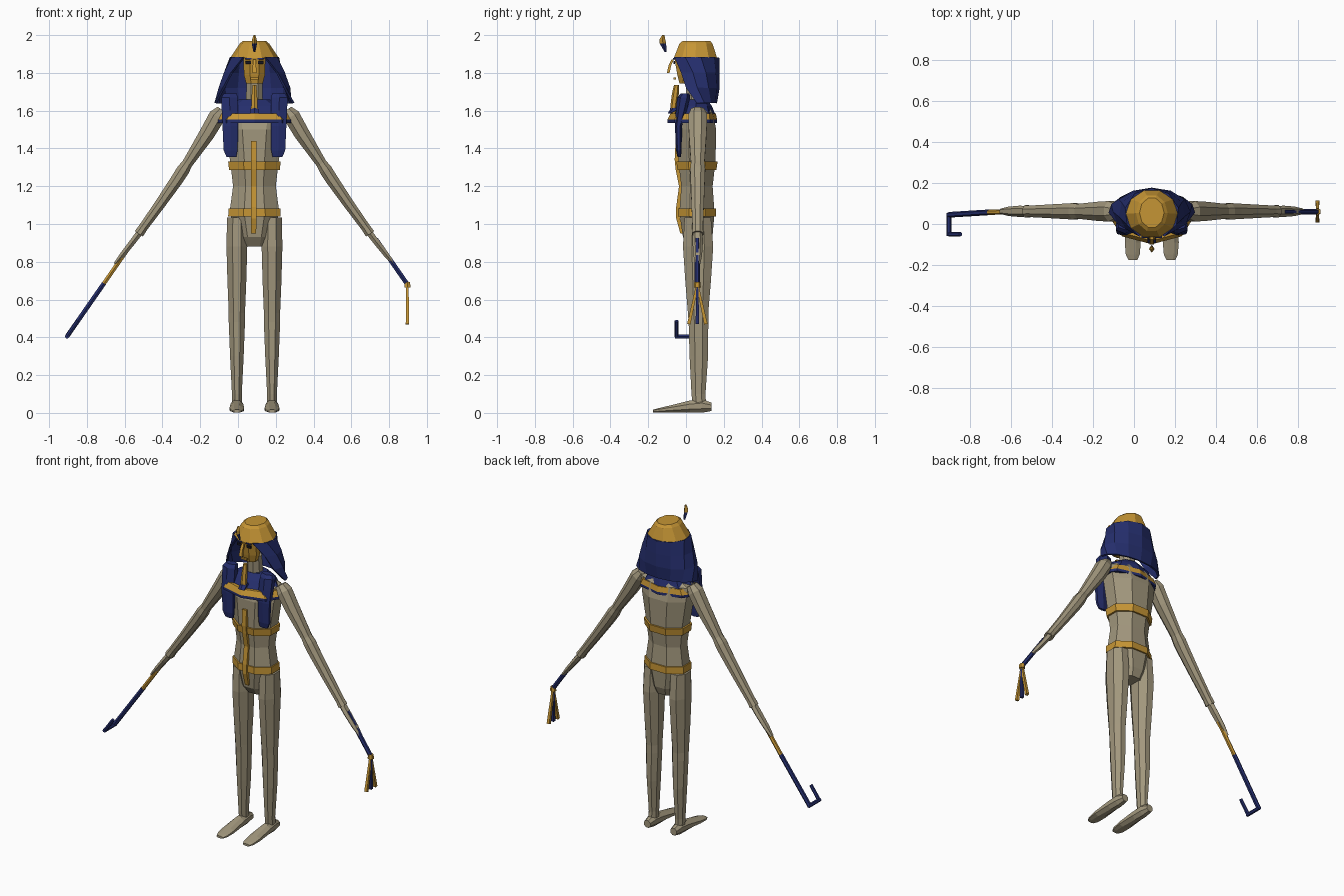
import bpy, bmesh, math
from mathutils import Vector as V

CX = 0.087          # the body stands slightly right of centre
X, Y, Z = V((1, 0, 0)), V((0, 1, 0)), V((0, 0, 1))


def material(name, colour):
    m = bpy.data.materials.new(name)
    m.diffuse_color = (*colour, 1)
    return m


SKIN = material("bandage_beige", (0.36, 0.31, 0.205))
GOLD = material("gold", (0.56, 0.30, 0.035))
NAVY = material("navy", (0.018, 0.027, 0.15))
DARK = material("eye_dark", (0.008, 0.008, 0.015))


def finish(name, bm, mat):
    bmesh.ops.recalc_face_normals(bm, faces=bm.faces)
    me = bpy.data.meshes.new(name)
    bm.to_mesh(me)
    bm.free()
    me.materials.append(mat)
    ob = bpy.data.objects.new(name, me)
    bpy.context.collection.objects.link(ob)
    return ob


def loft(name, rings, mat, n=8, u=X, v=Y, flat=True):
    """Capped skin over rings (centre, u radius, v radius); flat puts a face in front."""
    bm = bmesh.new()
    off, k = (math.pi / n, 1 / math.cos(math.pi / n)) if flat else (0, 1)
    loops = []
    for c, a, b in rings:
        angs = [off + 2 * math.pi * i / n for i in range(n)]
        loops.append([bm.verts.new(V(c) + u * a * k * math.cos(t) + v * b * k * math.sin(t))
                      for t in angs])
    for p, q in zip(loops, loops[1:]):
        for i in range(n):
            j = (i + 1) % n
            bm.faces.new((p[i], p[j], q[j], q[i]))
    bm.faces.new(loops[0][::-1])
    bm.faces.new(loops[-1])
    return finish(name, bm, mat)


def stack(name, rows, mat, x=CX, **kw):
    """Upright loft from rows of (z, x radius, y radius, y centre)."""
    return loft(name, [((x, cy, z), a, b) for z, a, b, cy in rows], mat, **kw)


def rod(name, a, b, r0, r1, mat, n=6):
    """Straight tapered rod between two points."""
    a, b = V(a), V(b)
    d = (b - a).normalized()
    u = d.cross(Y if abs(d.y) < 0.9 else X).normalized()
    return loft(name, [(a, r0, r0), (b, r1, r1)], mat, n, u, d.cross(u))


def box(name, c, size, mat):
    x, y, z = c
    return stack(name, [(z - size[2] / 2, size[0] / 2, size[1] / 2, y),
                        (z + size[2] / 2, size[0] / 2, size[1] / 2, y)], mat, x=x, n=4)


# Torso, neck and wrappings
stack("torso", [(0.88, .065, .05, .07), (0.93, .088, .078, .062), (1.06, .132, .093, .058),
                (1.2, .113, .083, .058), (1.33, .128, .098, .058), (1.5, .155, .102, .058),
                (1.59, .165, .08, .06), (1.635, .08, .055, .06)], SKIN)
stack("neck", [(1.62, .045, .045, .05), (1.76, .042, .042, .04)], SKIN)
stack("chest_band", [(1.285, .134, .103, .058), (1.33, .139, .109, .058)], GOLD)
stack("hip_band", [(1.04, .139, .101, .058), (1.083, .137, .1, .058)], GOLD)
stack("centre_strip", [(0.95, .013, .01, -.02), (1.03, .015, .01, -.042), (1.09, .015, .01, -.042),
                       (1.2, .015, .01, -.027), (1.29, .015, .01, -.045), (1.34, .015, .01, -.05),
                       (1.44, .015, .01, -.045)], GOLD, x=CX - .004, n=4)

# Broad collar
stack("collar_rim", [(1.535, .206, .132, .033), (1.552, .206, .132, .033)], NAVY, flat=False)
stack("collar_band", [(1.552, .206, .132, .033), (1.585, .185, .12, .038)], GOLD, flat=False)
stack("collar_top", [(1.585, .168, .108, .045), (1.625, .14, .085, .052),
                     (1.66, .08, .055, .055)], NAVY, flat=False)

# Headdress: gold cap over an open-fronted navy cloth
stack("headdress_cap", [(1.88, .128, .12, .05), (1.955, .078, .092, .053),
                        (1.97, .06, .075, .055)], GOLD, n=10, flat=False)
bm = bmesh.new()
rows = []
for z, rx, ry, cy, gap in [(1.882, .128, .12, .05, 26), (1.8, .157, .118, .053, 50),
                           (1.72, .184, .116, .056, 62), (1.64, .206, .098, .06, 88)]:
    row = []
    for i in range(9):
        t = math.radians(gap + (360 - 2 * gap) * i / 8)
        row.append(bm.verts.new((CX + rx * math.sin(t), cy - ry * math.cos(t), z)))
    rows.append(row)
for p, q in zip(rows, rows[1:]):
    for i in range(8):
        bm.faces.new((p[i], p[i + 1], q[i + 1], q[i]))
cloth = finish("headdress_cloth", bm, NAVY)
mod = cloth.modifiers.new("thickness", 'SOLIDIFY')
mod.thickness = 0.012
mod.offset = 0 

# Face
stack("face", [(1.745, .044, .035, .0), (1.79, .056, .046, .0), (1.882, .058, .062, .0)], GOLD)
loft("nose", [((CX, -.07, 1.872), .008, .006), ((CX, -.085, 1.84), .009, .007),
              ((CX, -.094, 1.8), .011, .007)], GOLD, n=4)
box("mouth", (CX, -.06, 1.77), (.042, .012, .01), GOLD)
for s, side in ((-1, "left"), (1, "right")):
    box("eye_" + side, (CX + s * .033, -.061, 1.855), (.03, .008, .014), DARK)
    box("brow_" + side, (CX + s * .033, -.063, 1.874), (.036, .009, .007), NAVY)

# Beard and forehead ornament
loft("beard", [((CX, -.066, 1.57), .017, .012), ((CX, -.066, 1.62), .017, .015),
               ((CX, -.056, 1.69), .014, .016), ((CX, -.05, 1.735), .01, .012)], GOLD, n=6)
loft("beard_strap", [((CX, -.088, 1.585), .021, .008), ((CX, -.06, 1.605), .021, .022),
                     ((CX, -.06, 1.615), .019, .02)], NAVY, n=6)
loft("ornament_base", [((CX, -.108, 1.91), .005, .005), ((CX, -.122, 1.955), .014, .017)],
     NAVY, n=4, flat=False)
loft("ornament_hood", [((CX, -.122, 1.955), .014, .017), ((CX, -.125, 1.978), .012, .015),
                       ((CX, -.12, 2.0), .005, .006)], GOLD, n=4, flat=False)

# Paired parts
for s, side in ((-1, "left"), (1, "right")):
    # headdress flap hanging over the chest
    loft("lappet_" + side, [((CX + s * a, cy, z), w, d) for z, a, w, d, cy in [
        (1.355, .122, .026, .008, -.036), (1.39, .126, .037, .013, -.038),
        (1.52, .128, .041, .016, -.04), (1.6, .13, .043, .025, -.025),
        (1.67, .132, .043, .03, -.012), (1.69, .128, .035, .02, -.005)]], NAVY, n=6)

    # arm and hand follow one sloping line
    u = V((s * .83, 0, .56))
    loft("arm_" + side, [((CX + s * a, .062, z), w, d) for a, z, w, d in [
        (.172, 1.605, .028, .035), (.198, 1.57, .044, .05), (.25, 1.48, .041, .047),
        (.355, 1.32, .028, .036), (.378, 1.285, .034, .04), (.41, 1.235, .033, .038),
        (.5, 1.105, .028, .033), (.59, .98, .024, .028), (.612, .948, .026, .03)]],
         SKIN, u=u)
    loft("hand_" + side, [((CX + s * a, .062, z), w, d) for a, z, w, d in [
        (.605, .958, .017, .022), (.645, .905, .016, .024), (.7, .835, .014, .02),
        (.738, .788, .008, .012)]], SKIN, n=6, u=u)

    # leg and foot
    lx = CX + s * .093
    stack("leg_" + side, [(1.035, .052, .07, .062), (.88, .055, .08, .064), (.7, .05, .068, .064),
                          (.53, .043, .054, .064), (.48, .043, .052, .066), (.3, .036, .049, .068),
                          (.1, .026, .037, .066), (.05, .026, .036, .07)], SKIN, x=lx)
    loft("foot_" + side, [((lx, y, z), w, h) for y, z, w, h in [
        (.135, .032, .022, .022), (.085, .037, .031, .036), (.02, .033, .034, .032),
        (-.09, .02, .039, .018), (-.15, .013, .034, .011), (-.175, .01, .022, .007)]],
         SKIN, v=Z)

# Crook in the left hand
grip, joint = (-.55, .062, .915), (-.71, .057, .685)
bend, turn, tip = (-.905, .045, .405), (-.905, -.05, .405), (-.848, -.05, .487)
rod("crook_grip", grip, joint, .011, .011, GOLD)
rod("crook_shaft", joint, bend, .012, .012, NAVY)
rod("crook_bend", (-.905, .054, .405), (-.905, -.059, .405), .01, .01, NAVY)
rod("crook_tip", turn, tip, .01, .009, NAVY)

# Flail in the right hand
top = V((.897, .06, .68))
rod("flail_handle", (.73, .06, .92), top, .012, .012, NAVY)
rod("flail_joint", top - Z * .016, top + Z * .012, .016, .014, GOLD)
for dy, mat in ((-.045, GOLD), (0, NAVY), (.045, GOLD)):
    rod("flail_strand", top, top + V((0, dy, -.21)), .006, .009, mat, 4)
